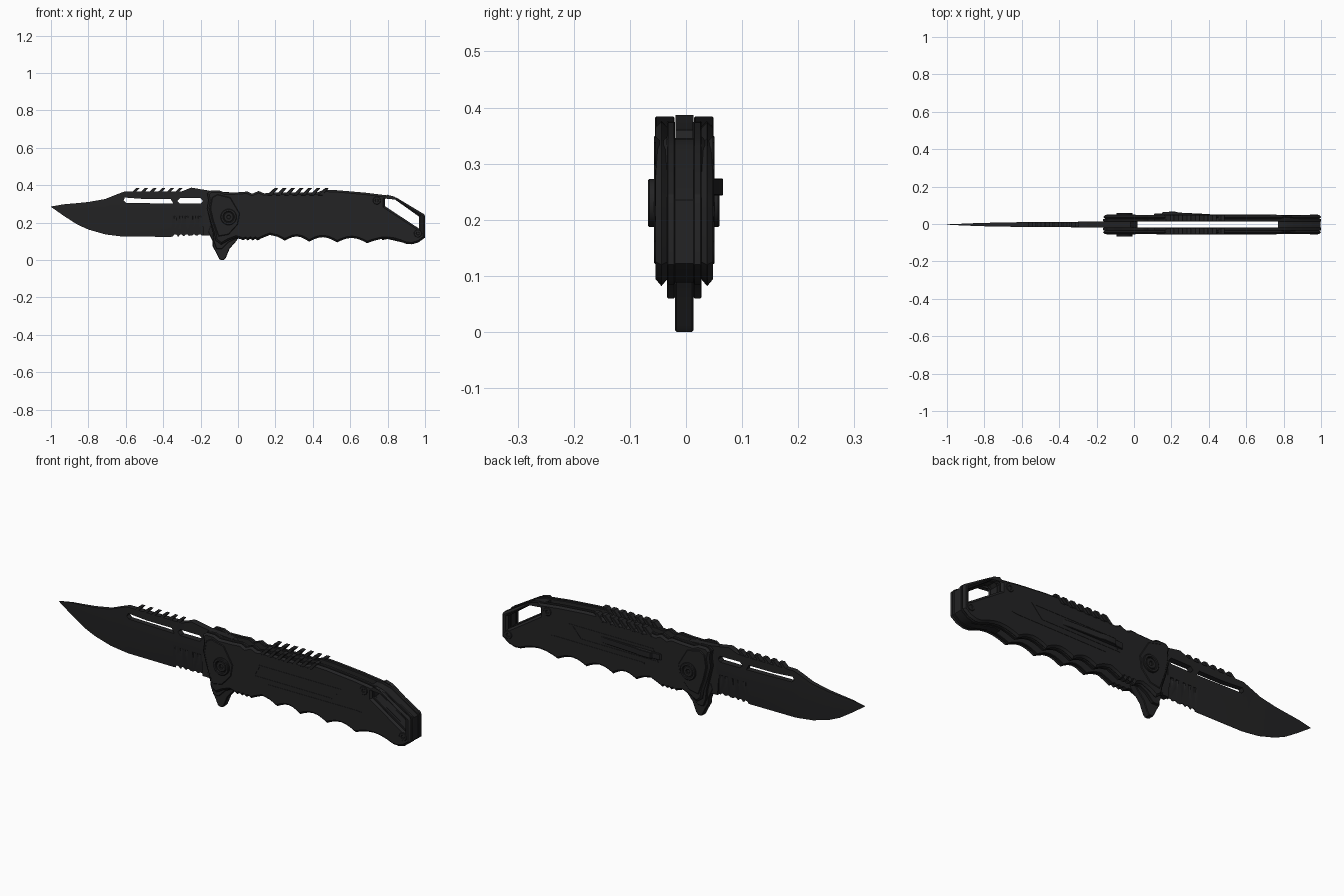
import bpy, bmesh, math
from mathutils import Matrix

if "Cube" in bpy.data.objects:
    bpy.data.objects.remove(bpy.data.objects["Cube"])

YC = -0.003  # mid plane of the knife
mat = bpy.data.materials.new("black_metal")
mat.diffuse_color = (0.017, 0.017, 0.018, 1)
mat.use_nodes = True
mat.node_tree.nodes["Principled BSDF"].inputs["Base Color"].default_value = mat.diffuse_color


def add_mesh(name, me):
    bm = bmesh.new()
    bm.from_mesh(me)
    bmesh.ops.remove_doubles(bm, verts=bm.verts, dist=1e-5)
    bmesh.ops.recalc_face_normals(bm, faces=bm.faces)
    bm.to_mesh(me)
    bm.free()
    me.materials.clear()
    me.materials.append(mat)
    ob = bpy.data.objects.new(name, me)
    bpy.context.collection.objects.link(ob)
    return ob


def prism(name, loops, a, b, bevel=0.0, axis='y'):
    """Extrude closed loops (nested loops become holes) from a to b, with a chamfer."""
    cu = bpy.data.curves.new(name, 'CURVE')
    cu.dimensions, cu.fill_mode = '2D', 'BOTH'
    cu.extrude = abs(b - a) / 2 - bevel
    cu.bevel_depth, cu.bevel_resolution, cu.offset = bevel, 0, -bevel
    for pts in loops:
        sp = cu.splines.new('POLY')
        sp.points.add(len(pts) - 1)
        for p, (u, v) in zip(sp.points, pts):
            p.co = (u, v, 0, 1)
        sp.use_cyclic_u = True
    tmp = bpy.data.objects.new("tmp", cu)
    bpy.context.collection.objects.link(tmp)
    dg = bpy.context.evaluated_depsgraph_get()
    me = bpy.data.meshes.new_from_object(tmp.evaluated_get(dg))
    bpy.data.objects.remove(tmp)
    m = (a + b) / 2
    if axis == 'y':
        me.transform(Matrix.Translation((0, m + YC, 0)) @ Matrix.Rotation(math.pi / 2, 4, 'X'))
    else:
        me.transform(Matrix.Translation((0, YC, m)))
    return add_mesh(name, me)


def circle(x, z, r, n=24):
    return [(x + r * math.cos(2 * math.pi * i / n), z + r * math.sin(2 * math.pi * i / n)) for i in range(n)]


def fins(x0, step, count, z0, z1, w, lean):
    return [[(x, z0), (x + w, z0), (x + w + lean, z1), (x + lean + w * 0.2, z1)]
            for x in (x0 + i * step for i in range(count))]


def cut(ob, cutters):
    for c in cutters:
        m = ob.modifiers.new("cut", 'BOOLEAN')
        m.operation, m.solver, m.object = 'DIFFERENCE', 'EXACT', c
    dg = bpy.context.evaluated_depsgraph_get()
    me = bpy.data.meshes.new_from_object(ob.evaluated_get(dg))
    ob.modifiers.clear()
    ob.data = me
    for c in cutters:
        bpy.data.objects.remove(c)


# Blade: lofted stations (x, spine, grind line, edge, half thickness)
stations = [(-1, .286, .285, .284, .001), (-.93, .298, .276, .235, .004), (-.86, .304, .272, .190, .007),
            (-.80, .310, .270, .163, .009), (-.71, .326, .267, .137, .011), (-.64, .354, .264, .128, .012),
            (-.61, .365, .262, .125, .013), (-.36, .365, .250, .124, .014), (-.30, .367, .246, .128, .015),
            (-.25, .387, .243, .130, .016), (-.18, .375, .240, .130, .016)]
bm = bmesh.new()
rings = []
for x, s, g, e, t in stations:
    sec = [(t, s), (t, g), (.001, e), (-.001, e), (-t, g), (-t, s)]
    rings.append([bm.verts.new((x, y + YC, z)) for y, z in sec])
for r0, r1 in zip(rings, rings[1:]):
    for i in range(6):
        bm.faces.new((r0[i], r0[(i + 1) % 6], r1[(i + 1) % 6], r1[i]))
bm.faces.new(rings[0])
bm.faces.new(rings[-1])
me = bpy.data.meshes.new("blade")
bm.to_mesh(me)
bm.free()
blade = add_mesh("blade", me)

# Blade windows, edge notches and face grooves
slots = prism("slot_cutter", [
    [(-.612, .318), (-.605, .334), (-.50, .326), (-.36, .326), (-.345, .301), (-.60, .306)],
    [(-.325, .316), (-.31, .331), (-.20, .331), (-.187, .316), (-.20, .301), (-.31, .301)]], -.1, .1)
xs = [-.335, -.305, -.275, -.235, -.205]
notches = prism("notch_cutter", [circle(x, .125, .012, 12) for x in xs], -.1, .1)
grooves = prism("groove_cutter", [circle(x, s * .018, .009, 12) for x in xs for s in (-1, 1)], .08, .235, axis='z')
cut(blade, [slots, notches, grooves])

# Spine teeth, tang and flipper guard
prism("blade_spine_teeth", fins(-.575, .046, 6, .355, .386, .022, .028), -.013, .013)
prism("blade_tang", [[(-.19, .377), (-.15, .37), (-.02, .36), (.02, .32), (.02, .18), (-.01, .13), (-.185, .13),
                      (-.19, .2)]], -.0155, .0155)
prism("flipper_guard", [[(-.16, .15), (-.135, .10), (-.135, .072), (-.115, .035), (-.10, .004), (-.09, 0),
                         (-.075, 0), (-.065, .012), (-.045, .06), (-.01, .10), (.01, .13), (0, .18), (-.15, .18)]],
      -.0165, .0165, .003)

# Handle outline: top edge, tail, finger grooves, jimping
top = [(-.165, .275), (-.158, .32), (-.165, .355), (-.145, .372), (-.10, .372), (-.07, .36), (0, .362), (.05, .366),
       (.075, .354), (.11, .369), (.14, .356), (.17, .360), (.42, .360), (.46, .376), (.53, .373), (.68, .360),
       (.80, .345), (.85, .332), (.995, .245), (1.0, .235), (1.0, .12), (.965, .094), (.93, .084)]
grip = []
cusps = [.90, .69, .53, .38, .25]
for i, (a, b) in enumerate(zip(cusps, cusps[1:])):
    for k in range(6):
        u = k / 6
        grip.append((a + (b - a) * u, .086 + .004 * (i + u) + .026 * math.sin(math.pi * u)))
grip += [(.25, .104), (.21, .125), (.17, .134), (.13, .118)]
for i in range(4):
    grip += [(.105 - i * .026, .105), (.092 - i * .026, .113)]
scale_front = [(-.01, .12), (-.05, .105), (-.09, .082), (-.12, .105), (-.128, .15), (-.148, .21)]
liner_front = [(-.01, .115), (-.05, .095), (-.085, .06), (-.115, .06), (-.13, .10), (-.135, .15), (-.15, .21)]
lanyard = [(.785, .325), (.80, .338), (.83, .330), (.968, .232), (.968, .168), (.785, .288)]
scale_outline = top + grip + scale_front
liner_outline = top + grip + liner_front
panel = [(.15, .290), (.62, .290), (.56, .225), (.12, .225)]
inner_panel = [(.16, .284), (.60, .284), (.553, .231), (.132, .231)]

# Both handle sides, front (-1) and back (1)
for s, side in ((-1, "front"), (1, "back")):
    prism(side + "_liner", [liner_outline, lanyard], s * .0165, s * .031, .002)
    prism(side + "_scale", [scale_outline, lanyard], s * .0305, s * .051, .010)
    prism(side + "_handle_fins", fins(.155, .045, 7, .345, .384, .026, .034), s * .0175, s * .052, .002)
    # Raised border panel and tail ridge
    prism(side + "_panel_rim", [panel, inner_panel], s * .045, s * .0525)
    prism(side + "_panel_rib", [[(.20, .197), (.70, .199), (.73, .204), (.70, .207), (.20, .205)]],
          s * .045, s * .0525)
    # Chamfered bolster around the pivot
    prism(side + "_bolster", [[(-.15, .275), (-.14, .335), (-.11, .352), (-.04, .335), (.01, .25), (.0, .19),
                               (-.05, .135), (-.105, .125), (-.135, .21)]], s * .045, s * .054, .004)
    # Pivot collar and screw with a hollow socket
    out = .065 if s < 0 else .063
    prism(side + "_pivot_collar", [circle(-.05, .23, .043, 32), circle(-.05, .23, .028, 32)], s * .045, s * out, .003)
    prism(side + "_pivot_screw", [circle(-.05, .23, .026), circle(-.05, .23, .010, 6)], s * .045, s * (out - .003), .002)
    # Tail screws
    prism(side + "_tail_screws", [c for x, z in ((.742, .318), (.962, .142))
                                  for c in (circle(x, z, .021, 16), circle(x, z, .008, 6))], s * .045, s * .054, .002)

# Tail spacer between the sides
prism("tail_spacer", [[(.77, .346), (.80, .343), (.85, .330), (.998, .235), (.998, .122), (.965, .096), (.93, .088),
                       (.895, .09), (.80, .112), (.77, .106)], lanyard], -.017, .017)

# Safety slider on the back side
prism("back_slider", [[(.10, .045), (.11, .058), (.15, .060), (.155, .068), (.22, .069), (.24, .064), (.40, .056),
                       (.45, .050), (.45, .045)]], .243, .274, .002, axis='z')

# Smooth shading with sharp edges kept
for ob in bpy.context.scene.objects:
    ob.select_set(ob.type == 'MESH')
bpy.context.view_layer.objects.active = blade
bpy.ops.object.shade_smooth_by_angle(angle=math.radians(30))
